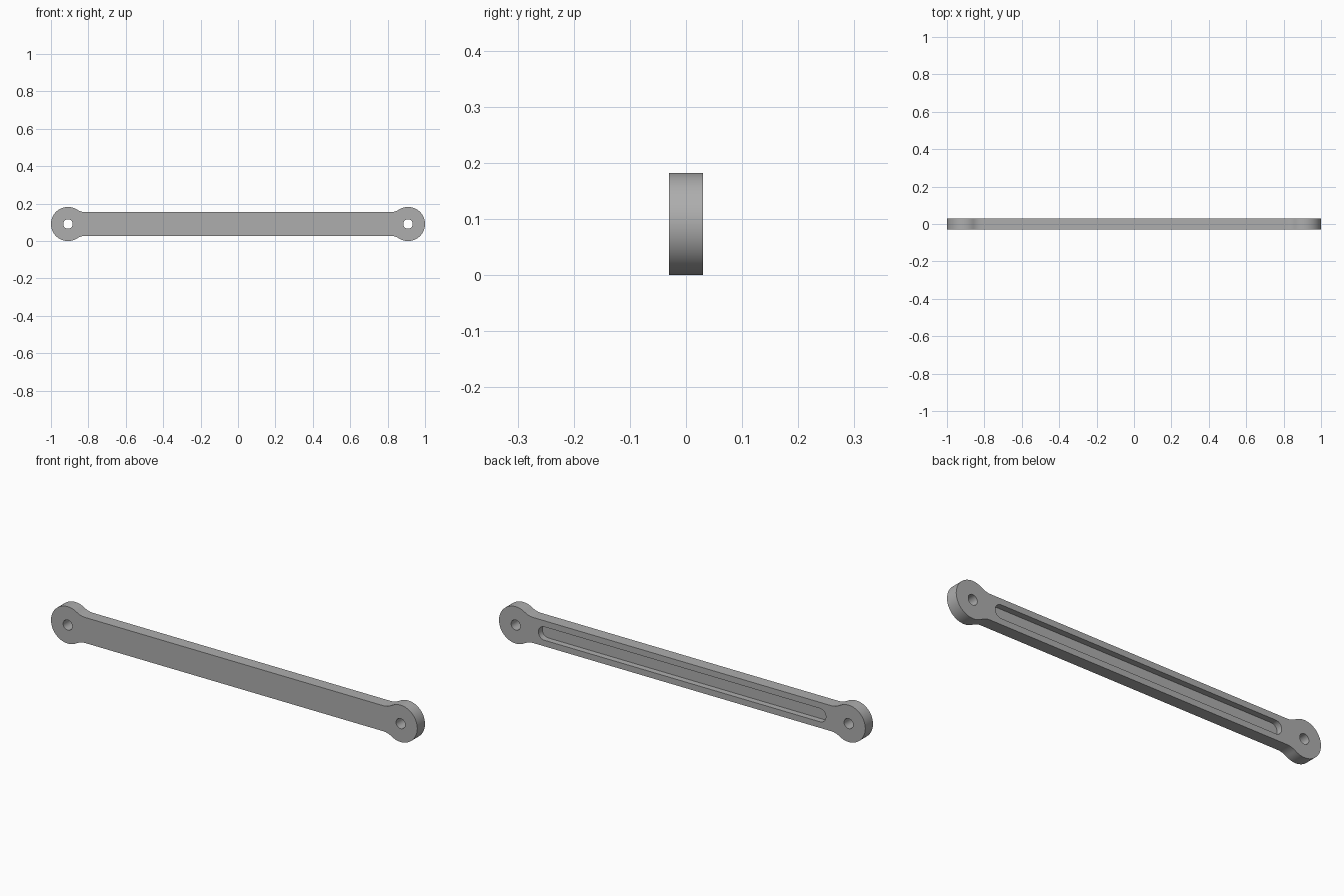
import bpy, bmesh
from math import pi, cos, sin, atan2, sqrt, radians

cube = bpy.data.objects.get("Cube")
if cube:
    bpy.data.objects.remove(cube, do_unlink=True)

BOSS_R, HALF_H, FILLET_R = 0.091, 0.063, 0.09
BOSS_X, HALF_T = 1 - BOSS_R, 0.03
HOLE_R, SLOT_R, SLOT_END, SLOT_DEPTH = 0.025, 0.033, 0.785, 0.03

grey = bpy.data.materials.new("grey metal")
grey.use_nodes = True
colour = (0.42, 0.42, 0.42, 1)
grey.diffuse_color = colour
grey.node_tree.nodes["Principled BSDF"].inputs["Base Color"].default_value = colour


def arc(cx, cz, r, a, b, n):
    """Points along an arc from angle a to angle b."""
    return [(cx + r * cos(a + (b - a) * i / n), cz + r * sin(a + (b - a) * i / n))
            for i in range(n + 1)]


def prism(name, outline, y0, y1):
    """Extrude an x-z outline from y0 to y1."""
    bm = bmesh.new()
    face = bm.faces.new([bm.verts.new((x, y0, z + BOSS_R)) for x, z in outline])
    ext = bmesh.ops.extrude_face_region(bm, geom=[face])["geom"]
    bmesh.ops.translate(bm, vec=(0, y1 - y0, 0),
                        verts=[v for v in ext if isinstance(v, bmesh.types.BMVert)])
    bmesh.ops.recalc_face_normals(bm, faces=bm.faces)
    mesh = bpy.data.meshes.new(name)
    bm.to_mesh(mesh)
    bm.free()
    mesh.materials.append(grey)
    obj = bpy.data.objects.new(name, mesh)
    bpy.context.collection.objects.link(obj)
    return obj


# Arm outline: round bosses blended into a straight bar by fillets
dx = sqrt((BOSS_R + FILLET_R) ** 2 - (HALF_H + FILLET_R) ** 2)
tangent = atan2(HALF_H + FILLET_R, -dx)
right = arc(BOSS_X - dx, -HALF_H - FILLET_R, FILLET_R, pi / 2, pi - tangent, 10)
right += arc(BOSS_X, 0, BOSS_R, -tangent, tangent, 56)[1:-1]
right += arc(BOSS_X - dx, HALF_H + FILLET_R, FILLET_R, tangent - pi, -pi / 2, 10)
outline = right + [(-x, -z) for x, z in right]
arm = prism("link_arm", outline, -HALF_T, HALF_T)

# Through holes in the bosses and a blind slot in the back
cutters = [prism("hole_cutter", arc(s * BOSS_X, 0, HOLE_R, 0, 2 * pi, 40)[:-1], -0.1, 0.1)
           for s in (-1, 1)]
slot_end = arc(SLOT_END - SLOT_R, 0, SLOT_R, -pi / 2, pi / 2, 20)
cutters.append(prism("slot_cutter", slot_end + [(-x, -z) for x, z in slot_end],
                     HALF_T - SLOT_DEPTH, 0.1))
bpy.ops.object.select_all(action="DESELECT")
bpy.context.view_layer.objects.active = arm
arm.select_set(True)
for cutter in cutters:
    mod = arm.modifiers.new("cut", "BOOLEAN")
    mod.operation, mod.solver, mod.object = "DIFFERENCE", "EXACT", cutter
    bpy.ops.object.modifier_apply(modifier=mod.name)
    bpy.data.objects.remove(cutter, do_unlink=True)
bpy.ops.object.shade_smooth_by_angle(angle=radians(30))
